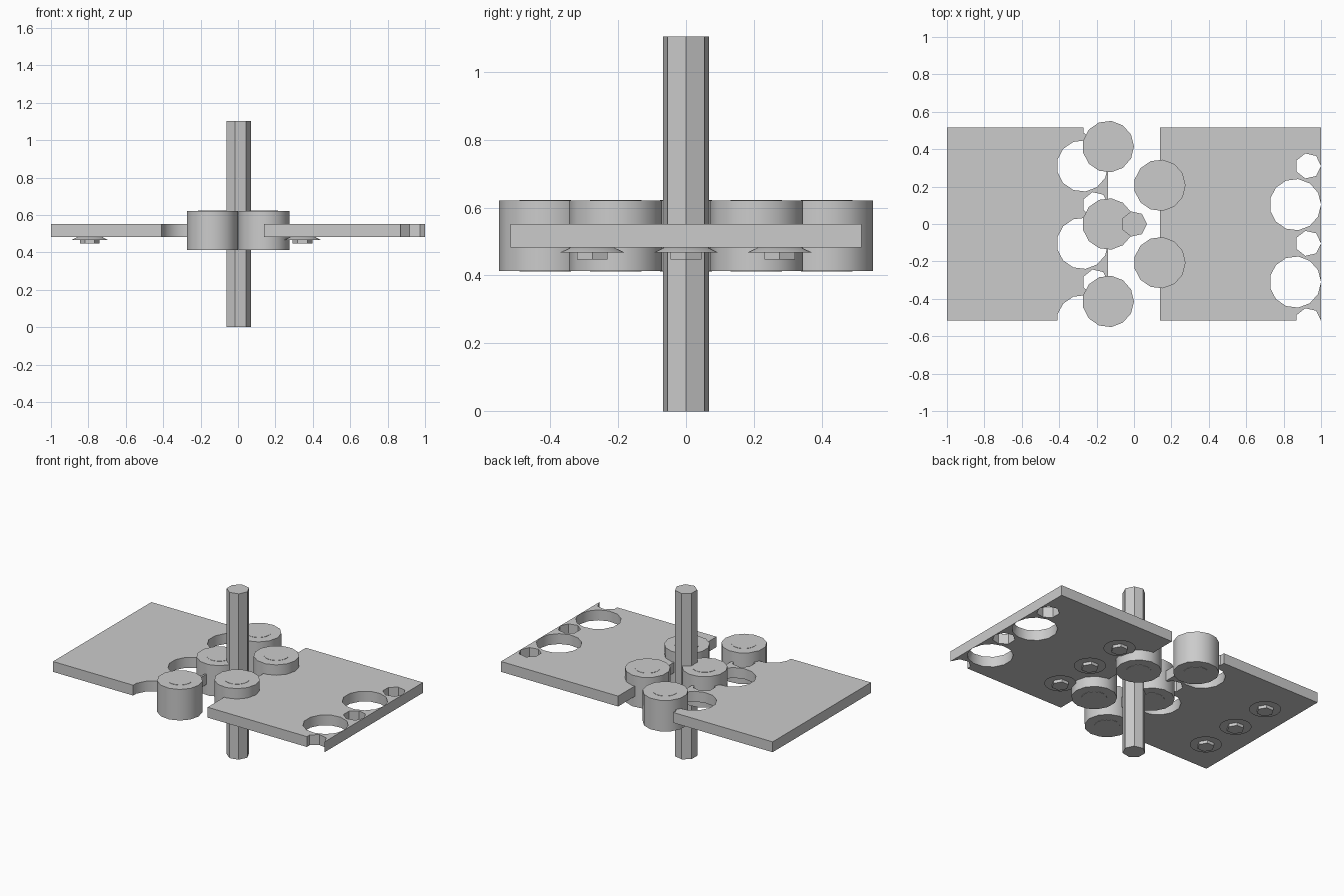
import bpy, bmesh, math
from mathutils import Matrix

if "Cube" in bpy.data.objects:
    bpy.data.objects.remove(bpy.data.objects["Cube"], do_unlink=True)

U = 1 / 29  # base module: all parts sit on this grid

grey = bpy.data.materials.new("plain grey")
grey.use_nodes = True
grey.diffuse_color = (0.6, 0.6, 0.6, 1)
grey.node_tree.nodes["Principled BSDF"].inputs["Base Color"].default_value = (0.6, 0.6, 0.6, 1)


def add_prism(bm, x, y, z0, z1, r0, sides, r1=None):
    """Upright prism or cone frustum with one vertex pointing at +x."""
    made = bmesh.ops.create_cone(bm, cap_ends=True, segments=sides, radius1=r0 * U,
                                 radius2=(r0 if r1 is None else r1) * U, depth=(z1 - z0) * U)
    verts = made["verts"]
    # turn the ring so that its first vertex lies on +x
    v = verts[0].co
    bmesh.ops.rotate(bm, verts=verts, matrix=Matrix.Rotation(-math.atan2(v.y, v.x), 3, "Z"))
    bmesh.ops.translate(bm, verts=verts, vec=(x * U, y * U, (z0 + z1) / 2 * U))


def finish(bm, name):
    bmesh.ops.recalc_face_normals(bm, faces=bm.faces[:])
    mesh = bpy.data.meshes.new(name)
    bm.to_mesh(mesh)
    bm.free()
    mesh.materials.append(grey)
    obj = bpy.data.objects.new(name, mesh)
    bpy.context.collection.objects.link(obj)
    return obj


def select(obj):
    bpy.ops.object.select_all(action="DESELECT")
    obj.select_set(True)
    bpy.context.view_layer.objects.active = obj


def smooth(obj):
    select(obj)
    bpy.ops.object.shade_smooth_by_angle(angle=math.radians(32))


def plate(name, x0, large_ys, small_ys):
    """Flat leaf with large and small clearance holes along its +x edge."""
    bm = bmesh.new()
    bmesh.ops.create_cube(bm, size=1)
    bmesh.ops.scale(bm, verts=bm.verts, vec=(25 * U, 30 * U, 2 * U))
    bmesh.ops.translate(bm, verts=bm.verts, vec=((x0 + 12.5) * U, 0, 15 * U))
    leaf = finish(bm, name)

    bm = bmesh.new()
    for y in large_ys:
        add_prism(bm, x0 + 21, y, 13, 17, 3.99, 13)
    for y in small_ys:
        add_prism(bm, x0 + 23, y, 13, 17, 1.99, 7)
    cutter = finish(bm, name + "_hole_cutter")
    cutter.hide_render = True

    cut = leaf.modifiers.new("holes", "BOOLEAN")
    cut.operation = "DIFFERENCE"
    cut.solver = "EXACT"
    cut.object = cutter
    select(leaf)
    bpy.ops.object.modifier_apply(modifier=cut.name)
    bpy.data.objects.remove(cutter, do_unlink=True)
    smooth(leaf)


def knuckle(name, x, y):
    """Hinge barrel with a barely raised disc on both ends."""
    bm = bmesh.new()
    add_prism(bm, x, y, 12, 18, 4, 13)
    add_prism(bm, x, y, 11.95, 18.05, 2.2, 24)
    smooth(finish(bm, name))


def screw(name, x, y):
    """Flared head under the leaf with a hexagonal stub."""
    bm = bmesh.new()
    add_prism(bm, x, y, 13.55, 14.05, 2.78, 30, 1.75)
    add_prism(bm, x, y, 12.98, 13.6, 1.52, 6)
    smooth(finish(bm, name))


# Leaves
plate("right_leaf", -29, (9, -3, -15), (15, 3, -9))
plate("left_leaf", 4, (3, -9), (9, -3, -15))

# Hinge barrels, interleaved
for i, y in enumerate((-12, 0, 12)):
    knuckle(f"right_knuckle_{i + 1}", -4, y)
for i, y in enumerate((-6, 6)):
    knuckle(f"left_knuckle_{i + 1}", 4, y)

# Screws under both leaves
for side, x in (("right", -23), ("left", 10)):
    for i, y in enumerate((-8, 0, 8)):
        screw(f"{side}_screw_{i + 1}", x, y)

# Hinge pin
bm = bmesh.new()
add_prism(bm, 0, 0, 0, 32, 2, 7)
smooth(finish(bm, "hinge_pin"))
